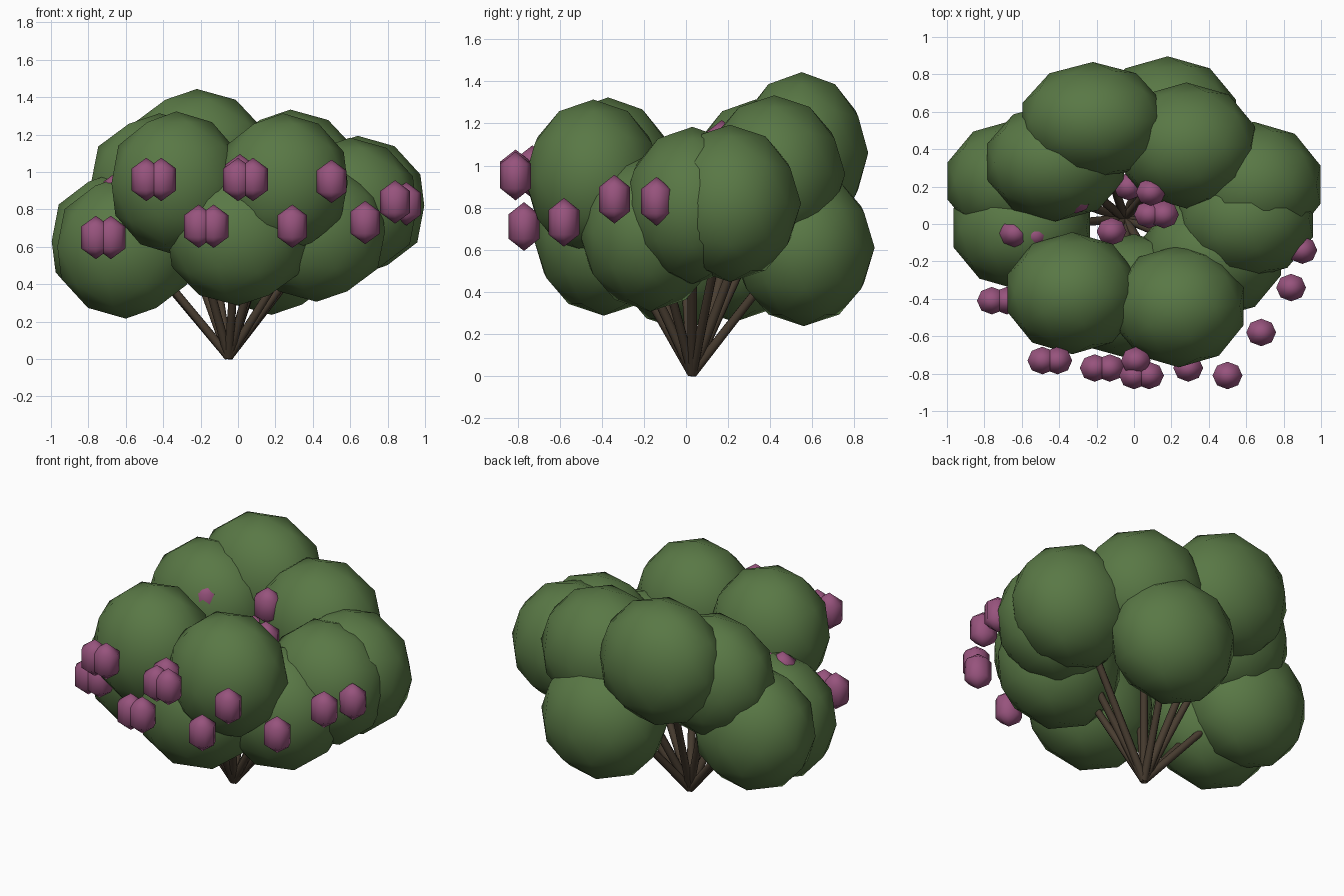
import bpy
from mathutils import Vector


def material(name, colour):
    m = bpy.data.materials.new(name)
    m.diffuse_color = (*colour, 1)
    return m


LEAF = material("leaf green", (0.100, 0.188, 0.060))
BARK = material("bark brown", (0.068, 0.048, 0.031))
BUD = material("bud pink", (0.31, 0.087, 0.205))


def finish(name, mat):
    ob = bpy.context.object
    ob.name = name
    ob.data.materials.append(mat)
    bpy.ops.object.shade_smooth()
    return ob


def foliage(loc, size):
    bpy.ops.mesh.primitive_ico_sphere_add(subdivisions=2, radius=1, location=loc)
    x, y, z = size
    finish("foliage_clump", LEAF).scale = (x * 1.04, y * 1.02, z * 1.01)


def stem(start, end):
    axis = end - start
    bpy.ops.mesh.primitive_cone_add(vertices=8, radius1=0.024, radius2=0.019,
                                    depth=axis.length, location=(start + end) / 2)
    ob = finish("stem", BARK)
    ob.rotation_euler = axis.to_track_quat('Z', 'Y').to_euler()
    bpy.ops.object.shade_smooth_by_angle(angle=1.0)


def bud(loc):
    bpy.ops.mesh.primitive_uv_sphere_add(segments=8, ring_count=3, radius=1, location=loc)
    finish("flower_bud", BUD).scale = (0.092, 0.085, 0.116)


# Foliage clumps: centre and half-size
CLUMPS = [
    ((-0.22, 0.55, 1.06), (0.38, 0.31, 0.38)),   # high back
    ((0.28, 0.42, 0.96), (0.37, 0.33, 0.37)),    # back right
    ((0.18, 0.56, 0.61), (0.37, 0.33, 0.37)),    # low back
    ((0.64, 0.21, 0.82), (0.36, 0.33, 0.37)),    # right back
    ((0.60, 0.03, 0.81), (0.36, 0.32, 0.37)),    # right
    ((0.42, -0.17, 0.68), (0.37, 0.33, 0.37)),   # low right front
    ((0.24, -0.44, 0.94), (0.35, 0.32, 0.37)),   # front right
    ((-0.33, -0.37, 0.94), (0.35, 0.32, 0.38)),  # front left
    ((0.00, -0.39, 0.66), (0.38, 0.33, 0.37)),   # low front
    ((-0.60, -0.02, 0.60), (0.37, 0.33, 0.38)),  # low left
    ((-0.64, 0.23, 0.63), (0.36, 0.32, 0.37)),   # low left back
    ((-0.42, 0.33, 0.94), (0.37, 0.31, 0.37)),   # left back
]
BASE = Vector((-0.05, 0.03, 0.012))
for centre, size in CLUMPS:
    foliage(centre, size)
    stem(BASE, Vector(centre) + Vector((0, 0, 0.08)))

# Outer buds in side-by-side pairs
for x, y, z in [(-0.49, -0.73, 0.96), (-0.21, -0.77, 0.71),
                (0.0, -0.81, 0.96), (-0.76, -0.41, 0.65)]:
    bud((x, y, z))
    bud((x + 0.08, y, z))

# Single outer buds, then buds inside the crown
for loc in [(0.01, -0.73, 0.98), (0.29, -0.77, 0.71), (0.50, -0.81, 0.95),
            (0.68, -0.58, 0.73), (0.84, -0.34, 0.84), (0.90, -0.14, 0.83),
            (-0.03, 0.20, 0.88), (0.09, 0.17, 1.10), (0.08, 0.05, 0.94),
            (0.16, 0.05, 0.95), (-0.12, -0.04, 0.80), (-0.64, -0.05, 0.89),
            (-0.53, -0.06, 0.86), (-0.31, 0.13, 1.05)]:
    bud(loc)
